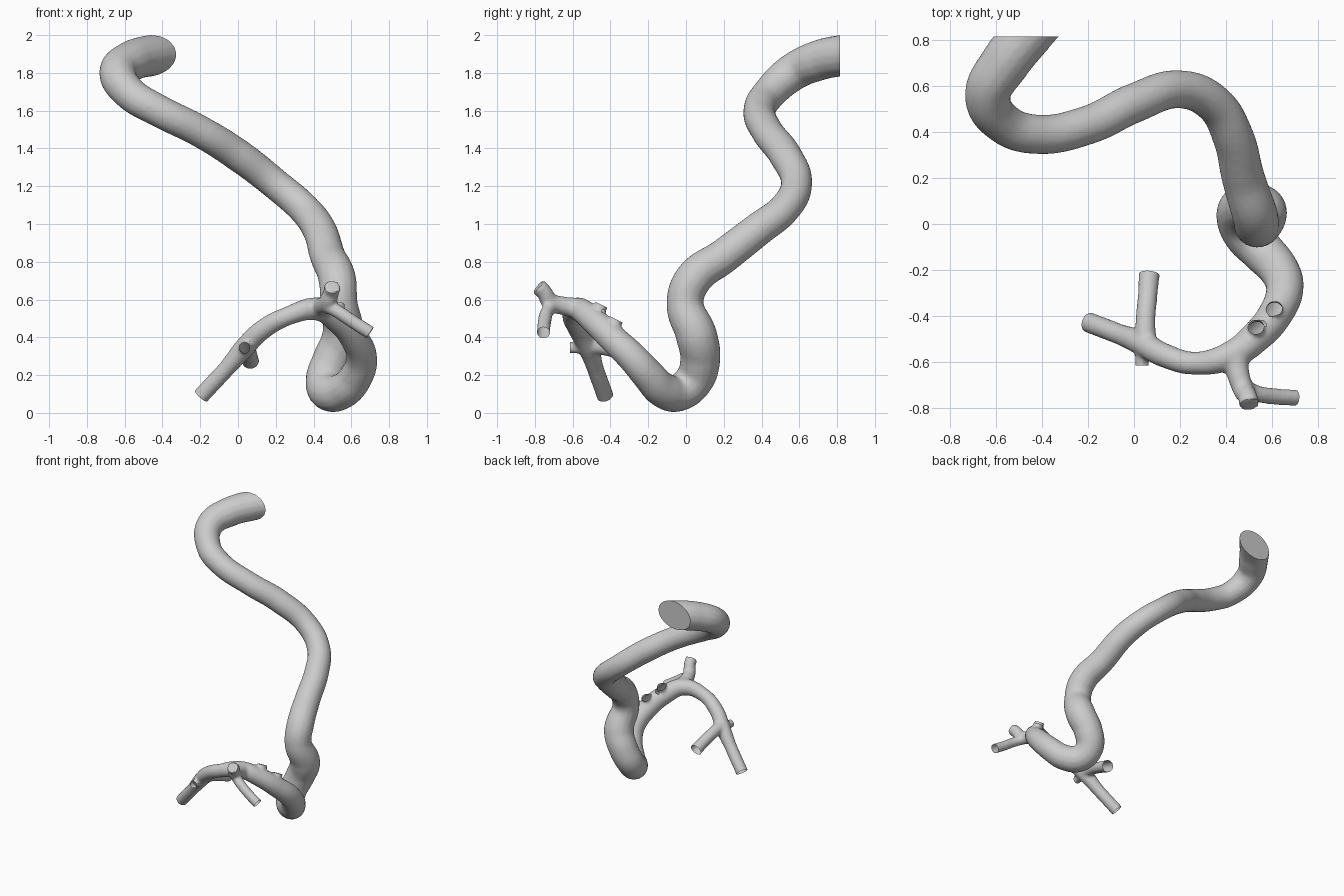
import bpy, bmesh
from mathutils import Vector

if "Cube" in bpy.data.objects:
    bpy.data.objects.remove(bpy.data.objects["Cube"])

# Centre lines: (x, y, z, radius); open ends run a little past their cut planes
TRUNK = [(-.38, .92, 1.90, .11), (-.47, .815, 1.89, .11), (-.56, .70, 1.865, .108),
         (-.635, .56, 1.80, .10), (-.57, .44, 1.69, .09), (-.43, .39, 1.605, .086),
         (-.2, .43, 1.49, .085), (0, .525, 1.365, .087), (.2, .585, 1.21, .083),
         (.35, .52, 1.08, .085), (.43, .38, .97, .09), (.475, .20, .83, .094),
         (.525, .04, .71, .10), (.535, -.005, .58, .098), (.555, .055, .41, .11),
         (.50, .075, .28, .107), (.46, .04, .17, .103), (.485, -.04, .107, .10),
         (.56, -.12, .12, .095), (.63, -.20, .20, .088), (.655, -.28, .29, .082),
         (.615, -.39, .395, .076), (.53, -.49, .49, .07), (.42, -.57, .55, .062),
         (.27, -.605, .515, .05), (.13, -.57, .44, .053), (.03, -.515, .34, .055),
         (-.06, -.48, .235, .045), (-.19, -.43, .095, .045), (-.23, -.415, .05, .045)]
BRANCHES = [
    [(.05, -.53, .36, .05), (.05, -.42, .345, .043), (.06, -.30, .305, .043),
     (.066, -.22, .275, .046), (.07, -.17, .255, .046)],                      # back twig
    [(.045, -.52, .35, .035), (.035, -.60, .345, .03), (.035, -.66, .345, .03)],  # cut stub
    [(.44, -.55, .55, .06), (.45, -.64, .565, .05), (.475, -.72, .59, .046),
     (.495, -.755, .645, .042), (.50, -.785, .67, .046)],                     # front knob
    [(.46, -.70, .575, .04), (.53, -.735, .535, .036), (.62, -.75, .475, .036),
     (.70, -.755, .425, .036), (.74, -.758, .40, .036)],                      # right twig
    [(.61, -.41, .41, .036), (.61, -.34, .543, .036)],                        # upper openings
    [(.53, -.49, .49, .036), (.53, -.42, .623, .036)],
]

# Cut planes: point, outward normal, reach, capped
CUTS = [((-.47, .815, 1.89), (0, 1, 0), .30, True),
        ((-.195, -.428, .09), (-.65, .25, -.72), .10, False),
        ((.066, -.22, .275), (.08, .92, -.38), .10, False),
        ((.035, -.615, .345), (0, -1, 0), .08, False),
        ((.70, -.755, .425), (.84, -.05, -.53), .09, False),
        ((.61, -.365, .493), (0, .45, .88), .09, False),
        ((.53, -.447, .572), (0, .45, .88), .09, False)]


def evaluated_mesh(obj):
    dg = bpy.context.evaluated_depsgraph_get()
    return bpy.data.meshes.new_from_object(obj.evaluated_get(dg))


# Sweep every vessel as a round tube
curve = bpy.data.curves.new("vessel_paths", 'CURVE')
curve.dimensions = '3D'
curve.bevel_depth = 1.0
curve.bevel_resolution = 6
curve.resolution_u = 10
curve.use_fill_caps = True
for path in [TRUNK] + BRANCHES:
    sp = curve.splines.new('BEZIER')
    sp.bezier_points.add(len(path) - 1)
    for bp, (x, y, z, r) in zip(sp.bezier_points, path):
        bp.co = (x, y, z)
        bp.radius = r
        bp.handle_left_type = bp.handle_right_type = 'AUTO'
paths = bpy.data.objects.new("vessel_paths", curve)
bpy.context.collection.objects.link(paths)
bpy.context.view_layer.update()

# Fuse the tubes into one skin with soft junctions
vessel = bpy.data.objects.new("branching_vessel", evaluated_mesh(paths))
bpy.context.collection.objects.link(vessel)
bpy.data.objects.remove(paths)
rm = vessel.modifiers.new("fuse", 'REMESH')
rm.mode = 'VOXEL'
rm.voxel_size = 0.011
sm = vessel.modifiers.new("soften", 'SMOOTH')
sm.factor = 0.5
sm.iterations = 5
bpy.context.view_layer.update()
mesh = evaluated_mesh(vessel)
vessel.modifiers.clear()
vessel.data = mesh

# Slice the ends flat; only the big inlet is capped
bm = bmesh.new()
bm.from_mesh(mesh)
for point, normal, reach, capped in CUTS:
    p = Vector(point)
    faces = [f for f in bm.faces if (f.calc_center_median() - p).length < reach]
    edges = {e for f in faces for e in f.edges}
    verts = {v for f in faces for v in f.verts}
    cut = bmesh.ops.bisect_plane(bm, geom=list(verts) + list(edges) + faces, dist=1e-5,
                                 plane_co=p, plane_no=Vector(normal).normalized(),
                                 clear_outer=True)
    if capped:
        rim = [g for g in cut['geom_cut'] if isinstance(g, bmesh.types.BMEdge)]
        bmesh.ops.holes_fill(bm, edges=rim, sides=0)
bmesh.ops.recalc_face_normals(bm, faces=bm.faces)
bm.to_mesh(mesh)
bm.free()

bpy.ops.object.select_all(action='DESELECT')
vessel.select_set(True)
bpy.context.view_layer.objects.active = vessel
bpy.ops.object.shade_smooth_by_angle()
